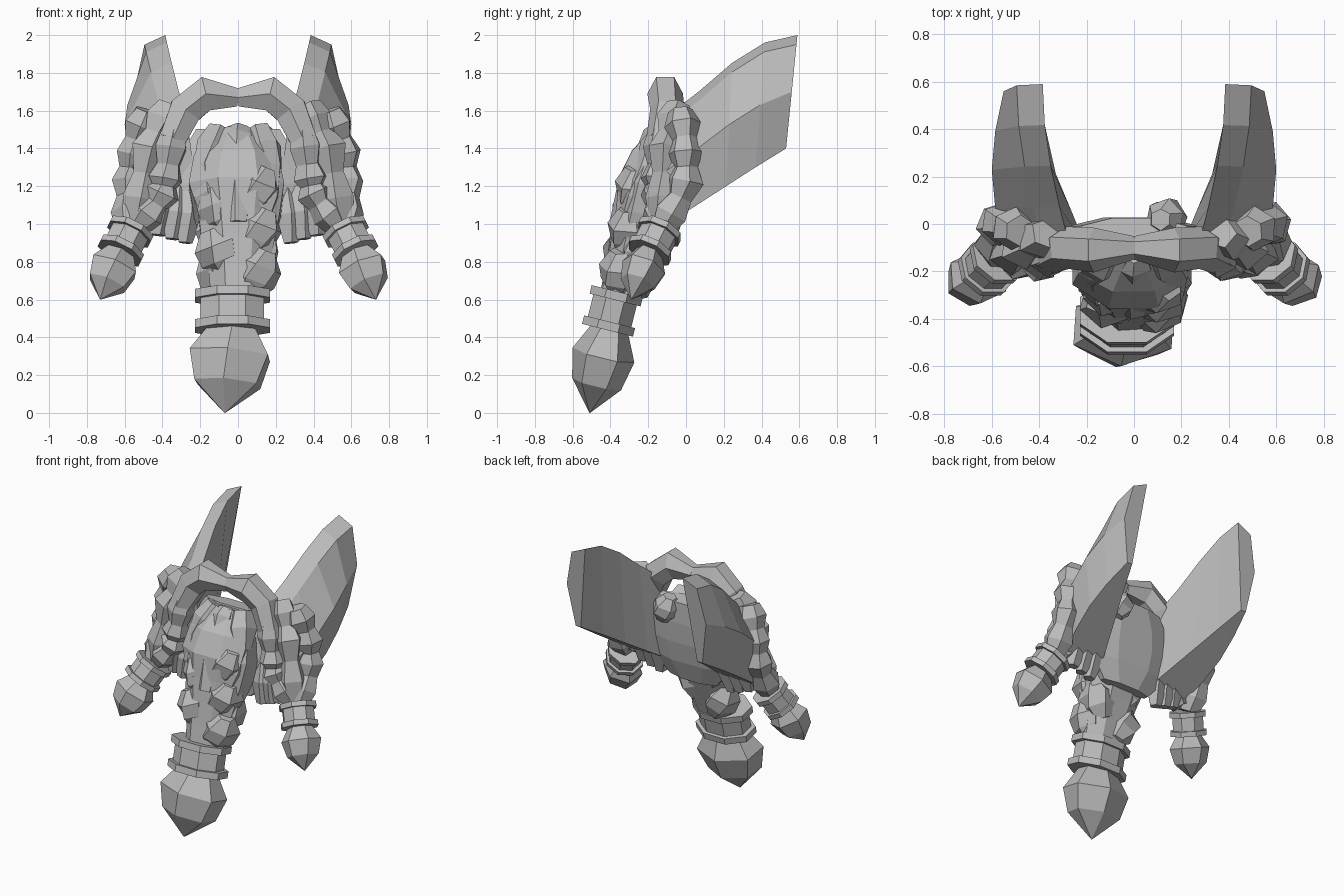
import bpy, bmesh, math, random
from mathutils import Vector

random.seed(4)
default_cube = bpy.data.objects.get("Cube")
if default_cube:
    bpy.data.objects.remove(default_cube)

grey = bpy.data.materials.new("stone_grey")
grey.use_nodes = True
grey.diffuse_color = (0.5, 0.5, 0.5, 1)
grey.node_tree.nodes["Principled BSDF"].inputs["Base Color"].default_value = grey.diffuse_color


def loft(name, rings):
    """Skin equal point rings into a closed flat-shaded solid."""
    bm = bmesh.new()
    loops = [[bm.verts.new(point) for point in ring] for ring in rings]
    for upper, lower in zip(loops, loops[1:]):
        for i in range(len(upper)):
            bm.faces.new((upper[i - 1], upper[i], lower[i], lower[i - 1]))
    bm.faces.new(loops[0])
    bm.faces.new(loops[-1])
    bmesh.ops.recalc_face_normals(bm, faces=bm.faces)
    mesh = bpy.data.meshes.new(name)
    bm.to_mesh(mesh)
    bm.free()
    mesh.materials.append(grey)
    part = bpy.data.objects.new(name, mesh)
    bpy.context.collection.objects.link(part)


def along(path, fraction):
    """Point at a fraction of the way through a polyline."""
    position = fraction * (len(path) - 1)
    index = min(int(position), len(path) - 2)
    return path[index].lerp(path[index + 1], position - index)


def tube(name, path, radii, depth=1.0, sides=6, side=1, twist=0.0, jitter=0.0):
    """Sweep a polygon along a path, with the radii spread evenly over it."""
    path = [Vector((x * side, y, z)) for x, y, z in path]
    last = len(radii) - 1
    centres = [along(path, k / last) for k in range(last + 1)]
    rings = []
    for k, (centre, radius) in enumerate(zip(centres, radii)):
        tangent = (centres[min(k + 1, last)] - centres[max(k - 1, 0)]).normalized()
        deep = Vector((0, 1, 0))
        deep = (deep - tangent * deep.dot(tangent)).normalized()
        wide = deep.cross(tangent)
        ring = []
        for i in range(sides):
            angle = math.tau * (i + 0.5) / sides + twist * k
            size = radius * random.uniform(1 - jitter, 1 + jitter)
            ring.append(centre + size * (wide * math.cos(angle) + deep * depth * math.sin(angle)))
        rings.append(ring)
    loft(name, rings)


def braid(name, path, radius, knots, side=1, pinch=0.7, sides=6):
    """Lock of hair that swells and narrows along its length."""
    radii = [radius if k % 2 else radius * pinch for k in range(2 * knots + 1)]
    tube(name, path, radii, 0.95, sides, side, twist=0.06, jitter=0.06)


def knot(name, centre, size, lean):
    """Faceted lump of braided hair."""
    centre = Vector(centre)
    reach = Vector((-lean, 0, 1)) * size
    radii = [size * factor for factor in (0.5, 1, 0.95, 0.5)]
    tube(name, [centre + reach, centre - reach], radii, twist=0.2, jitter=0.08)


def clasp(name, start, end, radius, depth, side=1):
    """Barrel with a raised ring at each end."""
    start, end = Vector(start), Vector(end)
    tube(name, [start, end], [radius * 0.85] * 2, depth, 8, side)
    half = (end - start) * 0.14
    for label, centre in (("upper", start), ("lower", end)):
        tube(f"{name}_{label}_ring", [centre - half, centre + half], [radius] * 2, depth, 8, side)


def tip(name, base, point, radius, depth, side=1):
    """Pointed bulb of hair below a clasp."""
    radii = [radius * factor for factor in (0.55, 1, 0.8, 0.01)]
    tube(name, [base, point], radii, depth, 6, side, twist=0.06)


def swept_hair_ring(t, side):
    """Cross-section of the swept hair: t runs from the cheek to the rear edge."""
    rise = math.sin(t * math.pi / 2)
    top, bottom = 1.57 + 0.43 * rise ** 1.2, 1 + 0.4 * t
    inner, outer = 0.27 + 0.115 * rise, 0.55 + 0.05 * math.sin(t * math.pi)
    section = [(inner, top), (inner + 0.11, top - 0.05), (outer, (top + bottom) / 2),
               (outer - 0.05, bottom), (0.2 + 0.26 * t, bottom)]
    return [(x * side, 0.69 * t - 0.1 - 0.1 * t * (top - z), z) for x, z in section]


# Main beard mass and the thin back joining both sides
tube("beard_body", [(0, -0.1, 1.5), (0, -0.35, 0.6)],
     [0.1, 0.24, 0.27, 0.24, 0.2, 0.18, 0.16], 0.7, 8, jitter=0.06)
tube("beard_back", [(0, -0.03, 1.5), (0, -0.1, 0.92)], [0.24, 0.33, 0.36, 0.33, 0.2], 0.25, 8)

# Locks on the front of the beard
braid("centre_lock", [(0, -0.12, 1.5), (0, -0.2, 1.4), (0, -0.35, 1)], 0.09, 2)
for side in (-1, 1):
    braid("outer_lock", [(0.1, -0.1, 1.5), (0.17, -0.2, 1.3), (0.1, -0.3, 1)], 0.1, 2, side)
knot("back_knot", (0.14, 0.02, 1.43), 0.09, 0.3)

# Centre braid, with knots alternating sides
for i in range(5):
    side = -1 if i % 2 else 1
    z = 1.18 - 0.11 * i
    y = -0.26 - 0.02 * i
    knot("centre_braid_front_knot", (side * 0.1, y, z), 0.12, -side * 0.4)
    knot("centre_braid_back_knot", (-side * 0.1, y + 0.08, z), 0.12, side * 0.4)
clasp("centre_clasp", (-0.03, -0.37, 0.62), (-0.03, -0.41, 0.46), 0.215, 0.7)
tip("centre_tip", (-0.03, -0.4, 0.46), (-0.07, -0.51, 0), 0.24, 0.7)

for side in (-1, 1):
    # Moustache arching over the top, then falling into the side braid
    tube("moustache_arch", [(0, -0.1, 1.67), (0.17, -0.11, 1.69), (0.28, -0.1, 1.6),
                            (0.35, -0.14, 1.44)], [0.055, 0.105, 0.1, 0.08], 0.9, 6, side)
    braid("moustache_tail", [(0.34, -0.13, 1.5), (0.38, -0.15, 1.25), (0.4, -0.16, 1.15),
                             (0.52, -0.14, 1)], 0.095, 4, side)

    # Side braid with its clasp and tip
    braid("side_braid", [(0.48, -0.03, 1.6), (0.55, 0, 1.4), (0.57, 0, 1.2),
                         (0.57, -0.13, 0.97)], 0.1, 4, side)
    clasp("side_clasp", (0.57, -0.14, 0.96), (0.62, -0.19, 0.86), 0.13, 0.95, side)
    tip("side_tip", (0.62, -0.19, 0.86), (0.73, -0.29, 0.6), 0.14, 0.85, side)

    # Lock between the moustache and the side braid
    braid("cheek_lock", [(0.37, -0.04, 1.63), (0.47, -0.1, 1.4), (0.54, -0.13, 1)],
          0.1, 3, side, sides=5)

    # Hair swept back like a wing
    loft("swept_hair", [swept_hair_ring(k / 4, side) for k in range(5)])

    # Ragged tufts under the cheek
    for i in range(3):
        x = 0.25 + 0.07 * i
        braid("lower_tuft", [(x, -0.08, 1.2), (x + 0.03, -0.12, 0.9 + 0.02 * i)],
              0.08, 1, side, pinch=0.5, sides=5)
